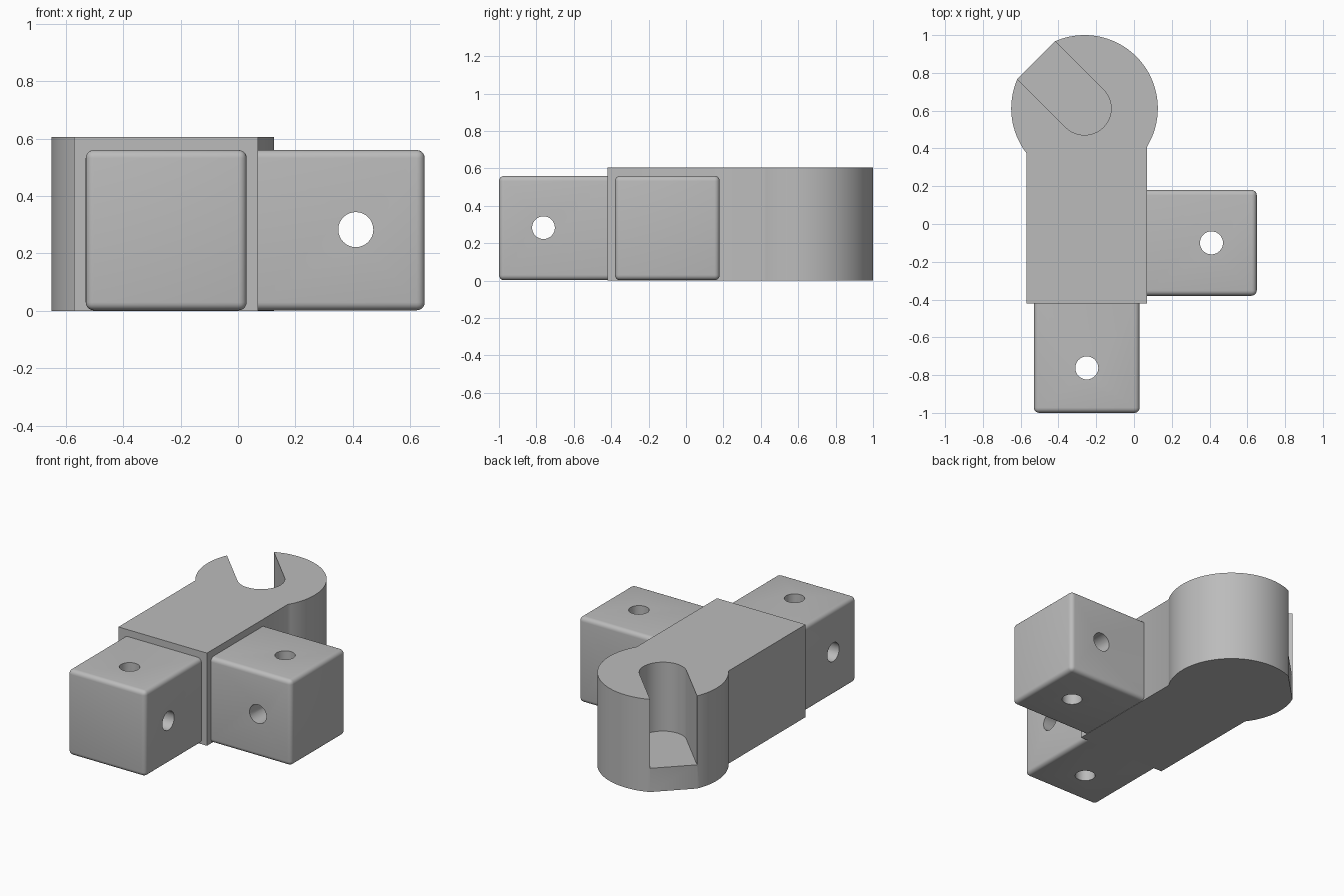
import bpy, bmesh, math
from mathutils import Vector

old = bpy.data.objects.get("Cube")
if old:
    bpy.data.objects.remove(old, do_unlink=True)

grey = bpy.data.materials.new("plain grey")
grey.use_nodes = True
grey.diffuse_color = (0.5, 0.5, 0.5, 1)
grey.node_tree.nodes["Principled BSDF"].inputs["Base Color"].default_value = (0.5, 0.5, 0.5, 1)

TOP, FLOOR = 0.605, 0.155
CENTRE, RADIUS, SLOT = Vector((-0.262, 0.612)), 0.388, 0.141


def to_object(name, bm):
    bmesh.ops.recalc_face_normals(bm, faces=bm.faces)
    mesh = bpy.data.meshes.new(name)
    bm.to_mesh(mesh)
    bm.free()
    mesh.materials.append(grey)
    obj = bpy.data.objects.new(name, mesh)
    bpy.context.collection.objects.link(obj)
    return obj


def prism(name, outline, z0, z1):
    bm = bmesh.new()
    face = bm.faces.new([bm.verts.new((p[0], p[1], z0)) for p in outline])
    new = bmesh.ops.extrude_face_region(bm, geom=[face])["geom"]
    verts = [g for g in new if isinstance(g, bmesh.types.BMVert)]
    bmesh.ops.translate(bm, verts=verts, vec=(0, 0, z1 - z0))
    return to_object(name, bm)


def arc(radius, start, end, steps):
    angles = [start + (end - start) * i / steps for i in range(steps + 1)]
    return [CENTRE + radius * Vector((math.cos(a), math.sin(a))) for a in angles]


def finish(obj, cutters):
    """Cut the holes, apply the cuts and smooth the curved faces."""
    bpy.ops.object.select_all(action="DESELECT")
    obj.select_set(True)
    bpy.context.view_layer.objects.active = obj
    for cutter in cutters:
        mod = obj.modifiers.new("cut", "BOOLEAN")
        mod.operation, mod.solver, mod.object = "DIFFERENCE", "EXACT", cutter
        bpy.ops.object.modifier_apply(modifier=mod.name)
        bpy.data.objects.remove(cutter, do_unlink=True)
    bpy.ops.object.shade_smooth_by_angle(angle=math.radians(30))


# Body: straight arm running into a round head with a flat across the slot mouth
left, right, front = -0.57, 0.07, -0.42
start = -math.acos((right - CENTRE.x) / RADIUS)
end = math.pi + math.acos((CENTRE.x - left) / RADIUS)
half_mouth = math.asin(SLOT / RADIUS)
mouth = math.radians(135)
outline = [(left, front), (right, front)]
outline += arc(RADIUS, start, mouth - half_mouth, 48)
outline += arc(RADIUS, mouth + half_mouth, end, 24)
body = prism("slotted_body", outline, 0, TOP)

# Slot: round inner end, open diagonally to the back right
slot = arc(SLOT, mouth - 1.5 * math.pi, mouth - math.pi / 2, 32)
outward = Vector((math.cos(mouth), math.sin(mouth))) * 0.6
slot += [slot[-1] + outward, slot[0] + outward]
finish(body, [prism("slot_cutter", slot, FLOOR, TOP + 0.2)])


def hole_cutter(centre, axis):
    turn = {"X": (0, math.pi / 2, 0), "Y": (math.pi / 2, 0, 0), "Z": (0, 0, 0)}[axis]
    bpy.ops.mesh.primitive_cylinder_add(vertices=32, radius=0.061, depth=1,
                                        location=centre, rotation=turn)
    cutter = bpy.context.object
    cutter.hide_render = True
    cutter.data.materials.append(grey)
    return cutter


def plug(name, low, high, inner_axis, inner_value, hole, axes):
    """Block with rounded edges, square where it meets the body."""
    low, high = Vector(low), Vector(high)
    bm = bmesh.new()
    bmesh.ops.create_cube(bm, size=1)
    bmesh.ops.scale(bm, verts=bm.verts, vec=high - low)
    bmesh.ops.translate(bm, verts=bm.verts, vec=(low + high) / 2)
    edges = [e for e in bm.edges
             if any(abs(v.co[inner_axis] - inner_value) > 0.01 for v in e.verts)]
    bmesh.ops.bevel(bm, geom=edges, offset=0.028, segments=5,
                    profile=0.5, affect="EDGES", clamp_overlap=True)
    obj = to_object(name, bm)
    finish(obj, [hole_cutter(hole, a) for a in axes])


# Plugs: one to the front, one to the left, each with two crossing holes
plug("front_plug", (-0.53, -1.0, 0.002), (0.03, front, 0.56), 1, front,
     (-0.25, -0.762, 0.283), "XZ")
plug("left_plug", (right, -0.38, 0.002), (0.65, 0.18, 0.56), 0, right,
     (0.41, -0.1, 0.283), "YZ")
